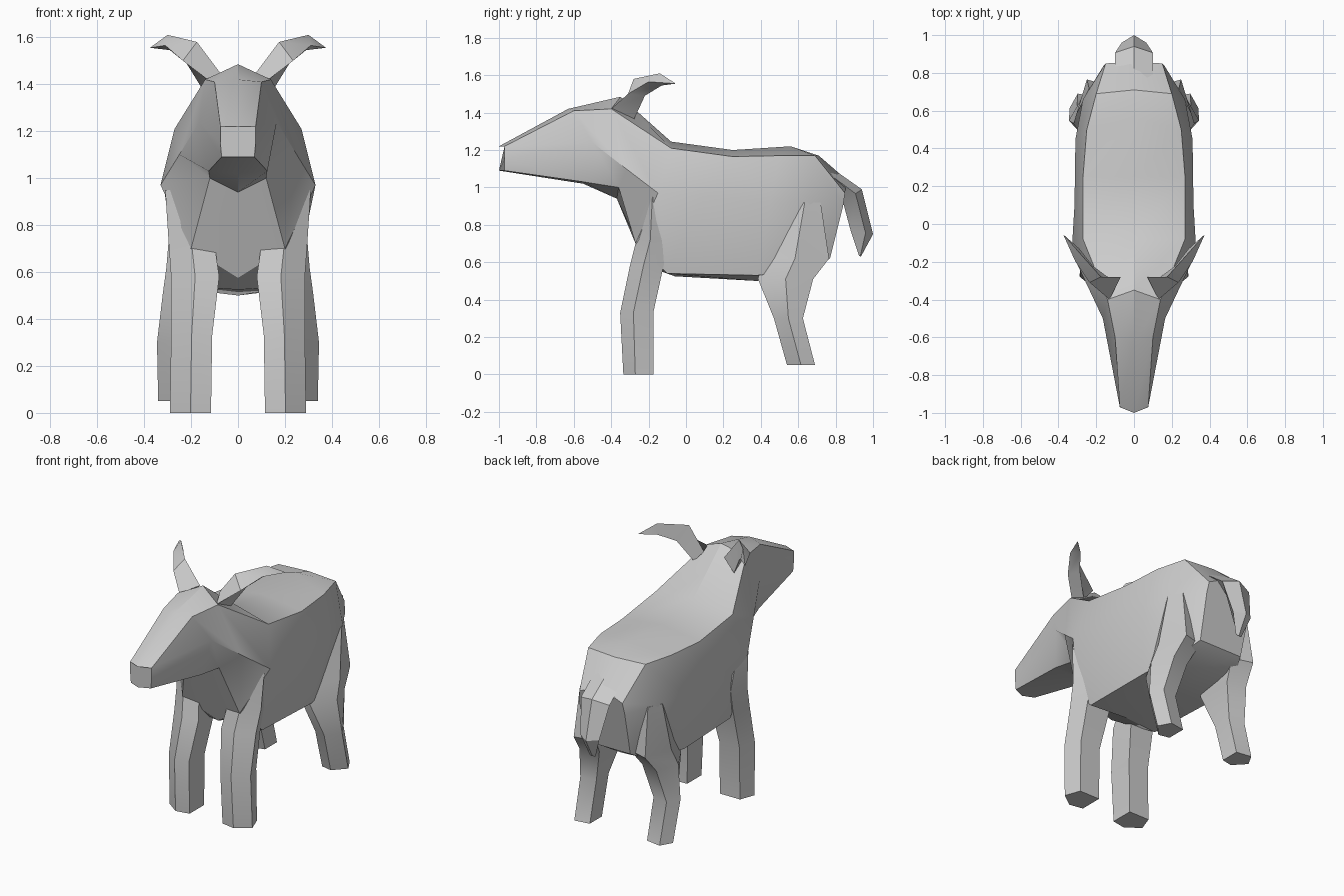
import bpy, bmesh, math
from mathutils import Vector

cube = bpy.data.objects.get("Cube")
if cube:
    bpy.data.objects.remove(cube, do_unlink=True)

# One plain grey for the whole animal
grey = bpy.data.materials.new("pale_grey")
grey.use_nodes = True
tone = (0.6, 0.6, 0.6, 1)
grey.diffuse_color = tone
grey.node_tree.nodes["Principled BSDF"].inputs["Base Color"].default_value = tone


def loft(name, rings, side=1):
    """Skin a list of equal-length rings, cap both ends; side=-1 mirrors across x."""
    bm = bmesh.new()
    rows = [[bm.verts.new(Vector((p[0] * side, p[1], p[2]))) for p in ring] for ring in rings]
    count = len(rows[0])
    for a, b in zip(rows, rows[1:]):
        for i in range(count):
            j = (i + 1) % count
            bm.faces.new((a[i], a[j], b[j], b[i]))
    bm.faces.new(rows[0])
    bm.faces.new(rows[-1])
    bmesh.ops.remove_doubles(bm, verts=bm.verts, dist=0.0005)
    bmesh.ops.recalc_face_normals(bm, faces=bm.faces)
    mesh = bpy.data.meshes.new(name)
    bm.to_mesh(mesh)
    bm.free()
    mesh.materials.append(grey)
    obj = bpy.data.objects.new(name, mesh)
    bpy.context.collection.objects.link(obj)
    for other in bpy.context.selected_objects:
        other.select_set(False)
    obj.select_set(True)
    bpy.context.view_layer.objects.active = obj
    bpy.ops.object.shade_smooth_by_angle(angle=math.radians(30))
    return obj


# Head and body: five rails from muzzle to rump; centre rails hold (y, z)
spine = [(-1, 1.22), (-.63, 1.42), (-.35, 1.485), (-.08, 1.245),
         (.25, 1.2), (.56, 1.22), (.71, 1.17), (.86, 1.04)]
back_edge = [(.075, -.97, 1.22), (.1, -.6, 1.41), (.14, -.4, 1.42), (.27, -.08, 1.21),
             (.27, .25, 1.165), (.25, .5, 1.17), (.2, .69, 1.17), (.15, .85, .97)]
flank = [(.075, -.97, 1.15), (.165, -.5, 1.24), (.25, -.32, 1.1), (.33, -.15, .97),
         (.315, .1, .95), (.31, .45, .92), (.27, .66, .92), (.16, .84, .9)]
belly_edge = [(.07, -.97, 1.09), (.125, -.55, 1.03), (.12, -.36, 1), (.2, -.27, .7),
              (.24, -.1, .54), (.25, .38, .53), (.2, .66, .56), (.15, .77, .62)]
keel = [(-1, 1.09), (-.55, 1.02), (-.37, .94), (-.2, .575),
        (-.06, .525), (.38, .5), (.66, .55), (.77, .62)]


def mirror(p):
    return (-p[0], p[1], p[2])


body_rings = []
for top, a, b, c, low in zip(spine, back_edge, flank, belly_edge, keel):
    body_rings.append([(0, *top), a, b, c, (0, *low), mirror(c), mirror(b), mirror(a)])
loft("body_and_head", body_rings)

# Legs: a five-sided section fitted to a box (z, inner, outer, front, back) per level
front_section = [(0, .1), (.5, 0), (1, .4), (.8, 1), (0, 1)]
hind_section = [(0, .1), (.5, 0), (1, .5), (.7, 1), (0, .9)]
front_levels = [(0, .115, .29, -.335, -.175), (.33, .11, .285, -.352, -.175),
                (.58, .08, .285, -.3, -.12), (.72, .1, .295, -.265, -.08),
                (.95, .14, .31, -.22, -.12)]
hind_levels = [(.05, .2, .34, .54, .69), (.3, .2, .345, .47, .625),
               (.51, .15, .32, .385, .68), (.62, .12, .305, .4, .765),
               (.92, .14, .28, .55, .72)]


def leg(name, section, levels, side):
    rings = [[(x0 + (x1 - x0) * u, y0 + (y1 - y0) * v, z) for u, v in section]
             for z, x0, x1, y0, y1 in levels]
    loft(name, rings, side)


# Horns: three-sided, sweeping up, out and back to a point
tip = (.375, -.055, 1.555)
horn_rings = [[(.07, -.28, 1.44), (.13, -.4, 1.42), (.14, -.28, 1.36)],
              [(.175, -.28, 1.58), (.235, -.31, 1.5), (.22, -.22, 1.49)],
              [(.3, -.14, 1.61), (.31, -.2, 1.565), (.29, -.13, 1.545)]]
point = Vector(tip)
horn_rings.append([point.lerp(Vector(p), .03) for p in horn_rings[-1]])

for label, side in (("left", 1), ("right", -1)):
    leg(label + "_front_leg", front_section, front_levels, side)
    leg(label + "_hind_leg", hind_section, hind_levels, side)
    loft(label + "_horn", horn_rings, side)

# Tail: (half width, outer y, outer z, inner y, inner z), folding over the rump
tail_levels = [(.1, .77, 1.11, .75, 1), (.1, .94, .99, .84, .92),
               (.065, 1, .75, .88, .77), (.02, .935, .63, .925, .635)]
loft("tail", [[(0, yo, zo), (w, (yo * 2 + yi) / 3, (zo * 2 + zi) / 3), (0, yi, zi),
               (-w, (yo * 2 + yi) / 3, (zo * 2 + zi) / 3)]
              for w, yo, zo, yi, zi in tail_levels])
